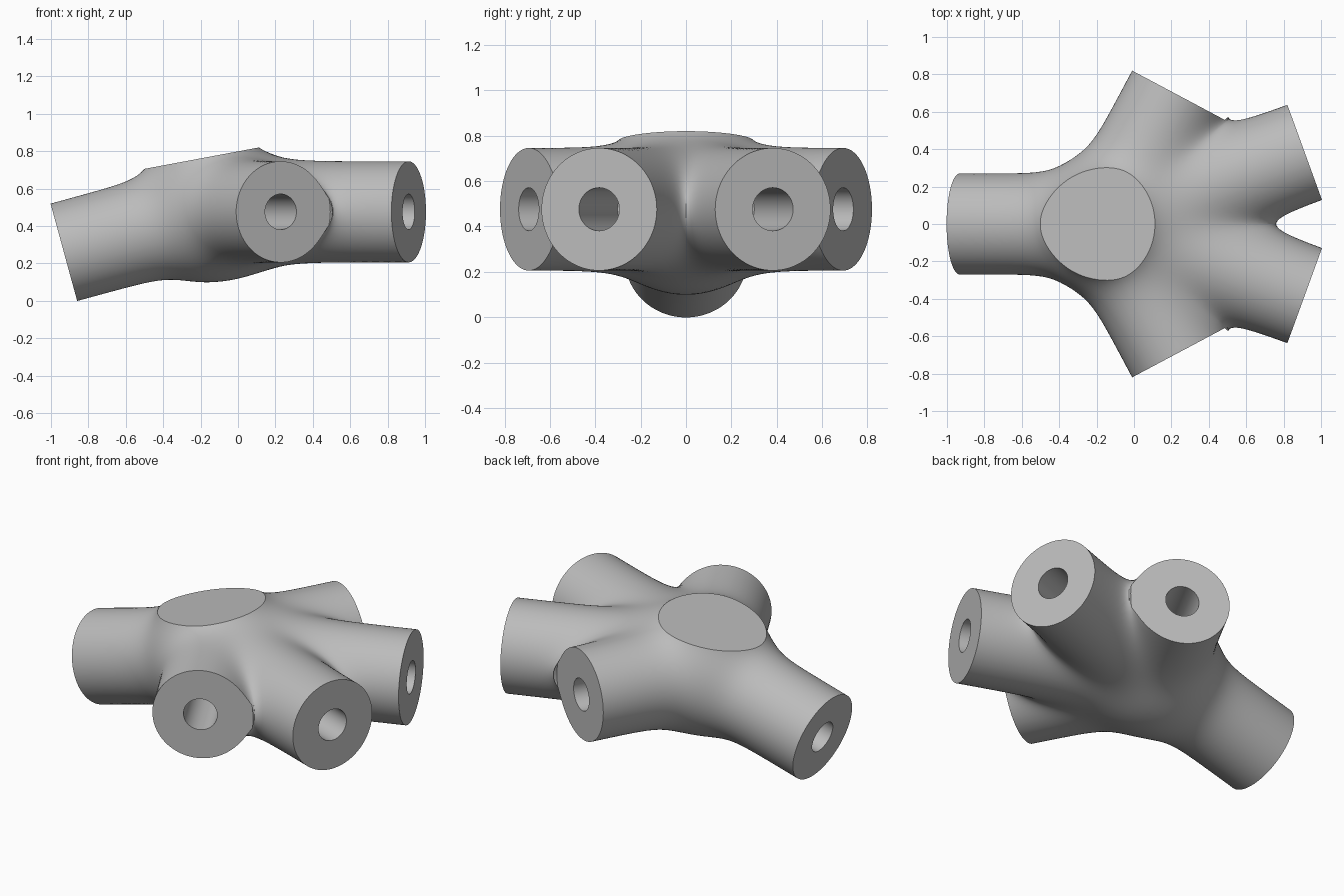
import bpy, bmesh
from math import radians, cos, sin, exp, log
from mathutils import Vector, Matrix

cube = bpy.data.objects.get("Cube")
if cube:
    bpy.data.objects.remove(cube, do_unlink=True)

CENTRE = Vector((-0.14, 0, 0.476))
ARM_RADIUS, BORE_RADIUS = 0.27, 0.095
BLEND = 0.055


def heading(angle, pitch=0):
    a, p = radians(angle), radians(pitch)
    return Vector((cos(a) * cos(p), sin(a) * cos(p), sin(p)))


# Sockets (direction, length) and the tilted top boss
arms = [(heading(side * a), length)
        for a, length in ((20, 1.12), (62, 0.785)) for side in (1, -1)]
arms.append((heading(180, -15.3), 0.82))
boss = (heading(180, 79.4), 0.292)

# Rounded limbs (direction, length, radius) that melt into the hub
limbs = [(d, l + 0.05, ARM_RADIUS) for d, l in arms]
limbs.append((boss[0], boss[1] + 0.05, 0.245))
limbs.append((boss[0], 0.0, 0.27))


def add_cylinder(bm, direction, start, end, radius, segments=64):
    turn = direction.to_track_quat('Z', 'Y').to_matrix().to_4x4()
    place = Matrix.Translation(CENTRE + direction * (start + end) / 2) @ turn
    bmesh.ops.create_cone(bm, cap_ends=True, segments=segments, radius1=radius,
                          radius2=radius, depth=end - start, matrix=place)


def make_object(name, bm):
    mesh = bpy.data.meshes.new(name)
    bm.to_mesh(mesh)
    bm.free()
    obj = bpy.data.objects.new(name, mesh)
    bpy.context.collection.objects.link(obj)
    return obj


def activate(obj):
    bpy.ops.object.select_all(action='DESELECT')
    obj.select_set(True)
    bpy.context.view_layer.objects.active = obj


def project(p):
    """Move a point onto the smoothly blended union of all limbs."""
    total, grad = 0.0, Vector((0, 0, 0))
    rel = p - CENTRE
    for direction, length, radius in limbs:
        t = min(max(rel.dot(direction), 0.0), length)
        away = rel - direction * t
        dist = max(away.length, 1e-6)
        weight = exp(-(dist - radius) / BLEND)
        total += weight
        grad += away * (weight / dist)
    grad /= total
    gap = -BLEND * log(total)
    return p - grad * (gap / max(grad.length_squared, 0.3))


# Hub body: rough limbs fused into one skin
bm = bmesh.new()
for direction, length, radius in limbs[:-1]:
    add_cylinder(bm, direction, -0.1, length + 0.2, radius)
hub = make_object("hub_body", bm)
activate(hub)
fuse = hub.modifiers.new("fuse", 'REMESH')
fuse.mode = 'VOXEL'
fuse.voxel_size = 0.021
bpy.ops.object.modifier_apply(modifier=fuse.name)

# Relax the skin onto the filleted shape
bm = bmesh.new()
bm.from_mesh(hub.data)
for step in range(8):
    if step < 5:
        bmesh.ops.smooth_vert(bm, verts=bm.verts, factor=0.5, use_axis_x=True,
                              use_axis_y=True, use_axis_z=True)
    for v in bm.verts:
        v.co = project(v.co)
bm.to_mesh(hub.data)
bm.free()

# Flat ends of the sockets and the boss
ends = bmesh.new()
for direction, length in arms:
    add_cylinder(ends, direction, length, length + 0.6, 0.3)
add_cylinder(ends, boss[0], boss[1], boss[1] + 0.6, 0.45)

# Bores in the sockets
bores = bmesh.new()
for direction, length in arms:
    add_cylinder(bores, direction, length - 0.5, length + 0.3, BORE_RADIUS, 48)

for name, shape in (("end_cutter", ends), ("bore_cutter", bores)):
    cutter = make_object(name, shape)
    cutter.hide_render = True
    activate(hub)
    cut = hub.modifiers.new(name, 'BOOLEAN')
    cut.operation = 'DIFFERENCE'
    cut.solver = 'EXACT'
    cut.object = cutter
    bpy.ops.object.modifier_apply(modifier=cut.name)
    bpy.data.objects.remove(cutter, do_unlink=True)

# Plain grey finish
grey = bpy.data.materials.new("plain_grey")
grey.use_nodes = True
colour = (0.5, 0.5, 0.5, 1)
grey.diffuse_color = colour
grey.node_tree.nodes["Principled BSDF"].inputs["Base Color"].default_value = colour
hub.data.materials.clear()
hub.data.materials.append(grey)

activate(hub)
bpy.ops.object.shade_smooth_by_angle(angle=radians(35))
